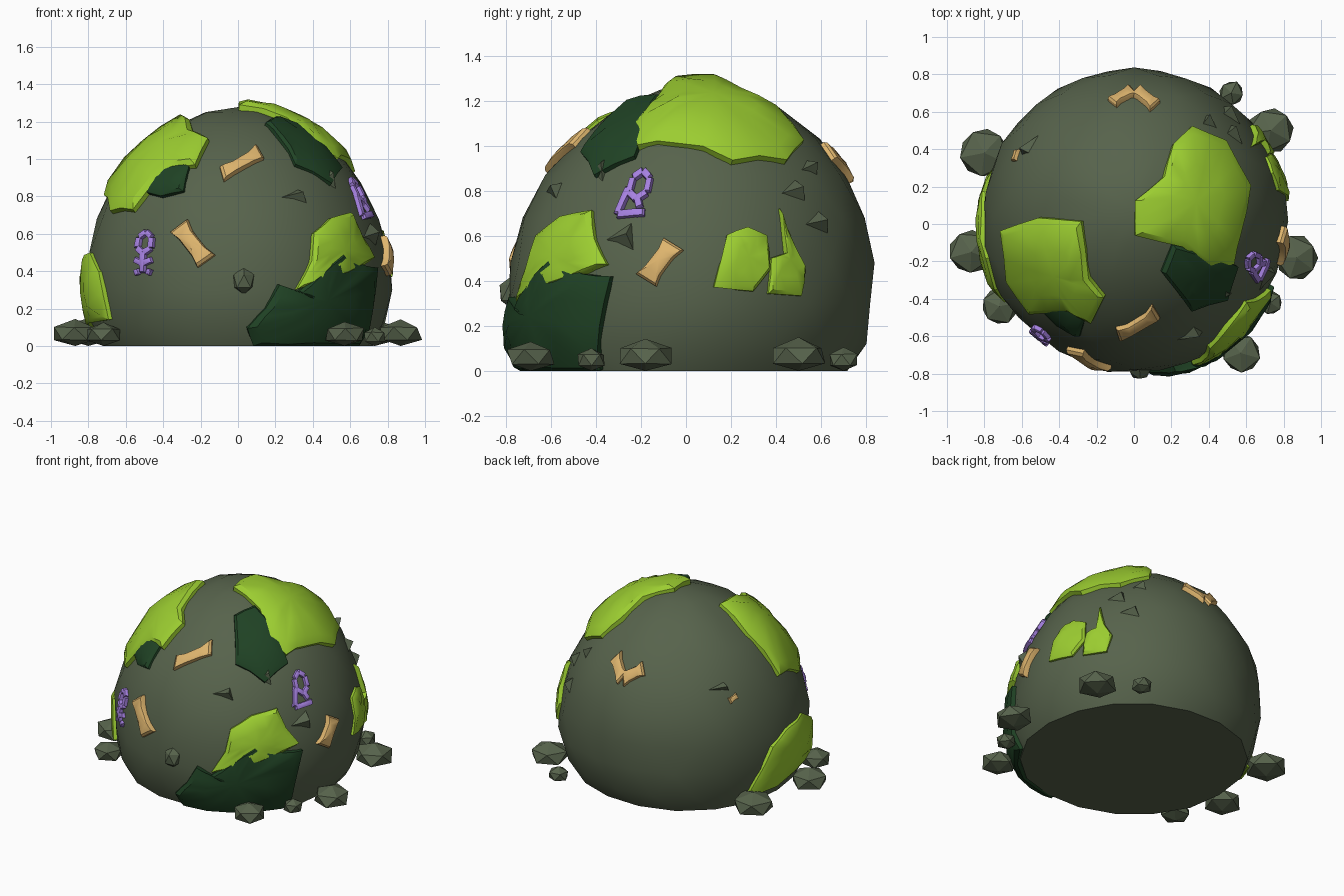
import bpy, bmesh, math, random
from mathutils import Vector
from mathutils.bvhtree import BVHTree

random.seed(4)
if "Cube" in bpy.data.objects:
    bpy.data.objects.remove(bpy.data.objects["Cube"])


def material(name, rgb):
    m = bpy.data.materials.new(name)
    m.use_nodes = True
    m.diffuse_color = (*rgb, 1)
    m.node_tree.nodes["Principled BSDF"].inputs["Base Color"].default_value = (*rgb, 1)
    return m


STONE = material("mossy stone", (.095, .125, .072))
LIME = material("bright moss", (.33, .61, .03))
DARK = material("dark moss", (.014, .055, .018))
BONE = material("bone tan", (.73, .46, .155))
VIOLET = material("violet", (.38, .22, .75))


def finish(name, bm, mat, angle=30):
    bmesh.ops.recalc_face_normals(bm, faces=bm.faces)
    me = bpy.data.meshes.new(name)
    bm.to_mesh(me)
    bm.free()
    me.materials.append(mat)
    ob = bpy.data.objects.new(name, me)
    bpy.context.collection.objects.link(ob)
    bpy.ops.object.select_all(action='DESELECT')
    ob.select_set(True)
    bpy.context.view_layer.objects.active = ob
    bpy.ops.object.shade_smooth_by_angle(angle=math.radians(angle))
    return ob


def bridge(bm, a, b):
    n = len(a)
    for i in range(n):
        bm.faces.new((a[i], a[(i + 1) % n], b[(i + 1) % n], b[i]))


def fan(bm, ring, tip):
    for i in range(len(ring)):
        bm.faces.new((ring[i], ring[(i + 1) % len(ring)], tip))


# Boulder: stacked rings, leaning slightly to the back
PROFILE = [(.73, 0), (.79, .12), (.815, .3), (.81, .48), (.76, .68), (.67, .87),
           (.54, 1.03), (.36, 1.17), (.17, 1.25)]
SIDES = 18
bm = bmesh.new()
rings = []
for k, (r, z) in enumerate(PROFILE):
    ring = []
    for i in range(SIDES):
        a = math.tau * (i + .5 * (k % 2)) / SIDES
        rr = r + random.uniform(-.012, .012)
        ring.append(bm.verts.new((rr * math.cos(a), rr * math.sin(a) + .05 * z, z)))
    rings.append(ring)
bm.faces.new(rings[0])
for a, b in zip(rings, rings[1:]):
    bridge(bm, a, b)
fan(bm, rings[-1], bm.verts.new((.02, .06, 1.28)))
bmesh.ops.triangulate(bm, faces=[f for f in bm.faces if len(f.verts) == 4])
bmesh.ops.recalc_face_normals(bm, faces=bm.faces)
surface = BVHTree.FromBMesh(bm)
finish("boulder", bm, STONE, 40)


def on_side(p):
    """Surface point and normal at (degrees around, height)."""
    a = math.radians(p[0])
    out = Vector((math.cos(a), math.sin(a), 0))
    z = max(p[1], .004)
    return surface.ray_cast(Vector((0, .05 * z, z)) + out * 3, -out)[:2]


def on_top(p):
    """Surface point and normal below (x, y)."""
    return surface.ray_cast(Vector((p[0], p[1], 4)), Vector((0, 0, -1)))[:2]


def slab(bm, pts, place, h, jitter=0):
    """Raised piece that follows the boulder inside an outline."""
    pts = [Vector(p) for p in pts]
    mid = sum(pts, Vector((0, 0))) / len(pts)
    levels = []
    for s, lift in ((1, -.03), (.98, h * .6), (.86, h), (.45, h * 1.15)):
        ring = []
        for p in pts:
            co, no = place(mid + (p - mid) * s)
            co = co + no * (lift + (random.uniform(-jitter, jitter) if lift > 0 else 0))
            co.z = max(co.z, 0)
            ring.append(bm.verts.new(co))
        levels.append(ring)
    for a, b in zip(levels, levels[1:]):
        bridge(bm, a, b)
    co, no = place(mid)
    fan(bm, levels[-1], bm.verts.new(co + no * h * 1.15))


def moss(name, pts, mat, place, h):
    # Extra outline points keep long edges hugging the boulder
    fine = []
    for p, q in zip(pts, pts[1:] + pts[:1]):
        fine += [p, ((p[0] + q[0]) / 2, (p[1] + q[1]) / 2)]
    bm = bmesh.new()
    slab(bm, fine, place, h, .005)
    finish(name, bm, mat, 35)


moss("crown_moss", [(0, -.06), (0, .12), (.15, .25), (.2, .42), (.3, .52), (.48, .44), (.61, .2),
                    (.56, -.05), (.52, -.21), (.4, -.23), (.25, -.12)], LIME, on_top, .045)
moss("right_shoulder_moss", [(-.7, -.03), (-.5, .04), (-.27, .02), (-.23, -.28), (-.15, -.38),
                             (-.22, -.52), (-.34, -.46), (-.55, -.47), (-.67, -.3)],
     LIME, on_top, .045)
moss("crown_shadow_moss", [(.14, -.25), (.2, -.1), (.4, -.15), (.55, -.22), (.49, -.4),
                           (.3, -.46), (.22, -.35)], DARK, on_top, .03)
moss("right_shoulder_shadow_moss", [(216, .83), (220, .97), (245, .97), (246, .82), (235, .79)],
     DARK, on_side, .03)
moss("front_low_moss", [(-87, .1), (-84, 0), (-60, 0), (-30, 0), (-28, .2), (-25, .42), (-35, .43),
                        (-48, .51), (-58, .4), (-68, .28), (-75, .33), (-80, .2)],
     DARK, on_side, .045)
moss("front_high_moss", [(-68, .3), (-62, .45), (-60, .6), (-50, .68), (-37, .71), (-33, .58),
                         (-27, .47), (-40, .4), (-52, .36)], LIME, on_side, .04)
moss("left_moss_large", [(7, .37), (11, .6), (18, .64), (25, .6), (26, .45), (20, .35)],
     LIME, on_side, .025)
moss("left_moss_small", [(25, .34), (26, .5), (31, .52), (31, .72), (35, .55), (39, .46), (37, .33)],
     LIME, on_side, .025)
moss("right_low_moss", [(154, .05), (160, .2), (169, .4), (180, .47), (195, .5), (207, .4),
                        (212, .14), (185, .12)], LIME, on_side, .035)


def bar(bm, a, b, w, h, waist):
    """Bar with flared ends between two (degrees, height) points."""
    k = math.radians(1) * .72
    a, b = (Vector((p[0] * k, p[1])) for p in (a, b))
    d = b - a
    n = Vector((-d.y, d.x)).normalized() * w / 2
    edge = [(0, 1), (.25, waist), (.75, waist), (1, 1)]
    pts = [a + d * t - n * s for t, s in edge] + [a + d * t + n * s for t, s in reversed(edge)]
    slab(bm, [(p.x / k, p.y) for p in pts], on_side, h)


def bars(name, chains, mat, w, h, waist=.75):
    bm = bmesh.new()
    for chain in chains:
        for a, b in zip(chain, chain[1:]):
            bar(bm, a, b, w, h, waist)
    return finish(name, bm, mat)


bars("front_upper_bone", [[(-98, .91), (-77, 1.03)]], BONE, .08, .03)
bars("front_lower_bone", [[(-114, .64), (-102, .45)]], BONE, .11, .035)
bars("left_bone", [[(-14, .4), (-6, .56)]], BONE, .1, .035)
bars("back_bone", [[(79, .97), (90, .87), (101, .95)]], BONE, .09, .03)
bars("right_bone_chip", [[(150, .76), (155, .78)]], BONE, .04, .02)


# Violet flowers: a ring head with a stem and leaves
def flower(name, az, z, rad, stems):
    head = [(az + 80 * rad * math.sin(math.tau * i / 6), z + rad * 1.25 * math.cos(math.tau * i / 6))
            for i in range(7)]
    lines = [[(az + u, z + v) for u, v in s] for s in stems]
    bars(name, [head] + lines, VIOLET, .032, .022, 1)


flower("front_flower", -129, .55, .045,
       [[(0, -.04), (0, -.16)], [(-4, -.09), (0, -.11), (4, -.09)], [(-4, -.16), (-2, -.15)],
        [(2, -.15), (4, -.16)]])
flower("left_flower", -21, .82, .05, [[(-4, -.01), (-6, -.13)], [(-6, -.13), (4, -.12)],
                                      [(0, -.05), (2, -.1)]])


# Loose stones around the base, and one stud set in the front
def rock(name, x, y, r, z=0, half=.075):
    bm = bmesh.new()
    bmesh.ops.create_icosphere(bm, subdivisions=1, radius=1)
    spin = random.uniform(0, 6)
    for v in bm.verts:
        c = v.co * random.uniform(.95, 1.1)
        v.co = (x + r * (c.x * math.cos(spin) - c.y * math.sin(spin)),
                y + r * (c.x * math.sin(spin) + c.y * math.cos(spin)),
                max(0, z + half * (.9 + c.z)))
    bmesh.ops.dissolve_limit(bm, angle_limit=math.radians(14), verts=bm.verts, edges=bm.edges)
    finish(name, bm, STONE, 15)


for i, (x, y, r) in enumerate([(-.8, .38, .14), (-.87, -.15, .125), (-.72, -.44, .105), (.73, .5, .13),
                               (.52, .7, .07), (.87, -.18, .125), (.73, -.42, .065),
                               (.57, -.69, .11)]):
    rock(f"base_stone_{i + 1}", x, y, r, 0, .03 + r * .35)
rock("front_stud", .03, -.77, .065, .28, .075)

# Stone shards lying against the boulder
bm = bmesh.new()
for az, z, wide, tall in [(-66, .8, 11, .05), (-42, .9, 6, .09), (-25, .6, 9, .09), (38, .8, 9, .07),
                          (45, .66, 10, .07), (50, .9, 7, .05), (145, .85, 10, .04)]:
    corners = []
    for u, v in ((-wide, -tall * .3), (wide * .7, -tall), (wide * .4, tall)):
        co, no = on_side((az + u, z + v))
        corners.append(bm.verts.new(co - no * .02))
    co, no = on_side((az + wide * .4, z))
    fan(bm, corners, bm.verts.new(co + no * .045))
    bm.faces.new(corners)
finish("shards", bm, STONE, 10)
